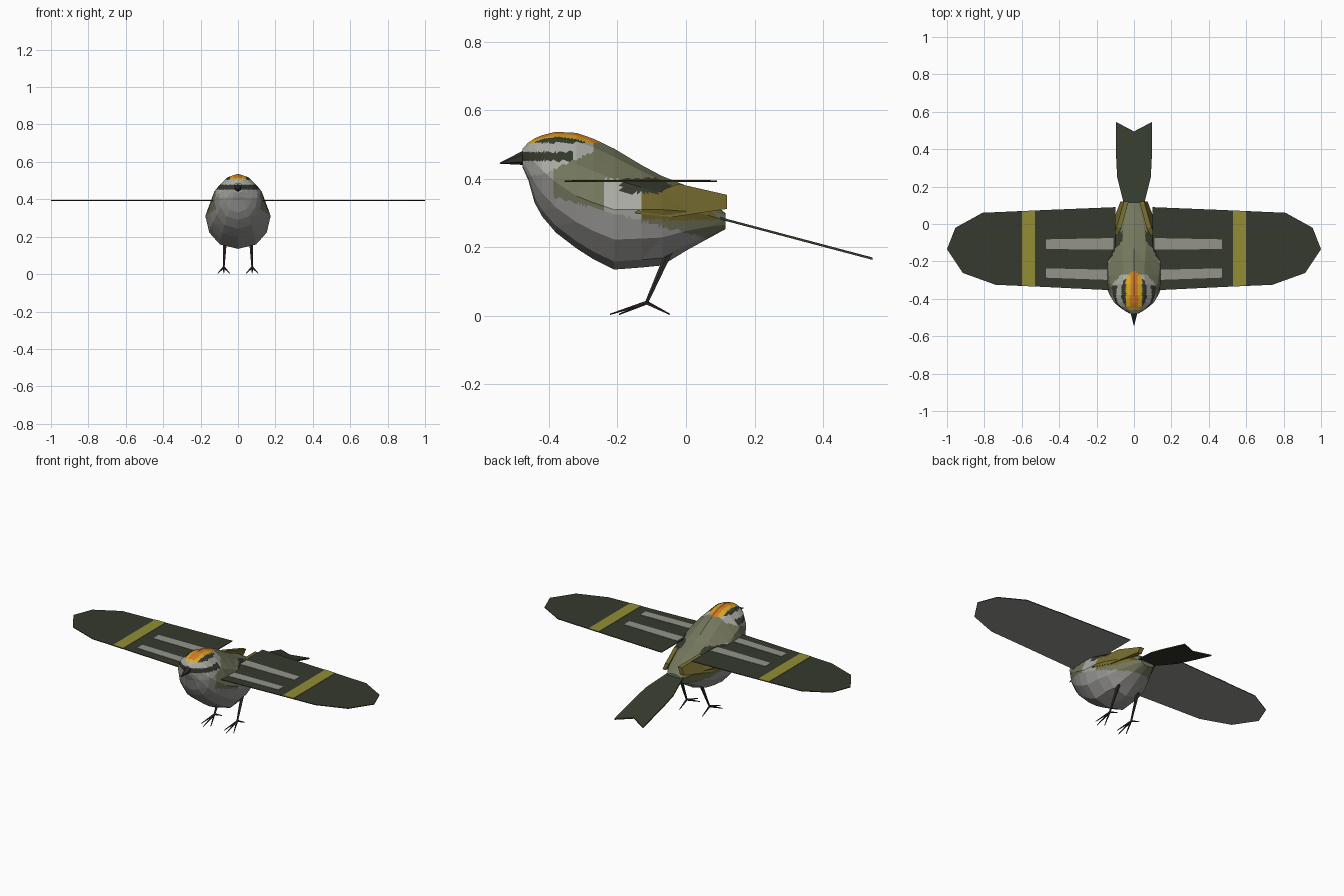
import bpy, bmesh, math
from mathutils import Vector

if "Cube" in bpy.data.objects:
    bpy.data.objects.remove(bpy.data.objects["Cube"])


def material(name, rgb):
    m = bpy.data.materials.new(name)
    lin = [((c / 255 + 0.055) / 1.055) ** 2.4 for c in rgb]
    m.diffuse_color = (*lin, 1)
    m.use_nodes = True
    m.node_tree.nodes["Principled BSDF"].inputs["Base Color"].default_value = m.diffuse_color
    return m


MATS = [material(n, c) for n, c in (
    ("dark_green", (53, 58, 45)), ("olive", (116, 119, 93)),
    ("belly_grey", (150, 149, 147)), ("pale_grey", (172, 172, 166)),
    ("crown_orange", (212, 122, 40)), ("crown_yellow", (218, 170, 32)),
    ("mustard", (116, 106, 46)), ("wing_yellow", (146, 141, 53)),
    ("bar_grey", (147, 148, 138)), ("leg_dark", (50, 48, 43)))]
DARK, OLIVE, BELLY, PALE, ORANGE, YELLOW, MUSTARD, STRIPE, BAR, LEG = range(10)


def finish(name, bm, rule):
    """Turn a bmesh into an object, colouring each face by rule(center, normal)."""
    bmesh.ops.recalc_face_normals(bm, faces=bm.faces)
    used = []
    for f in bm.faces:
        i = rule(f.calc_center_median(), f.normal)
        if i not in used:
            used.append(i)
        f.material_index = used.index(i)
    me = bpy.data.meshes.new(name)
    bm.to_mesh(me)
    bm.free()
    for i in used:
        me.materials.append(MATS[i])
    ob = bpy.data.objects.new(name, me)
    bpy.context.collection.objects.link(ob)
    return ob


def slab(name, pts, offset, rule):
    """Closed plate between an outline and the same outline moved by offset."""
    bm = bmesh.new()
    a = [bm.verts.new(p) for p in pts]
    b = [bm.verts.new(Vector(p) + Vector(offset)) for p in pts]
    bm.faces.new(a)
    bm.faces.new(b[::-1])
    n = len(pts)
    for i in range(n):
        bm.faces.new((a[i], b[i], b[(i + 1) % n], a[(i + 1) % n]))
    return finish(name, bm, rule)


def rod(bm, p, q, r1, r2, sides=5):
    """Tapered rod from p to q."""
    p, q = Vector(p), Vector(q)
    rot = (q - p).to_track_quat('Z', 'Y').to_matrix().to_4x4()
    rot.translation = (p + q) / 2
    bmesh.ops.create_cone(bm, cap_ends=True, segments=sides, radius1=r1,
                          radius2=r2, depth=(q - p).length, matrix=rot)


# Body and head: rings of (y, bottom, top, half width, height of widest, pinch)
RINGS = [
    (-.478, .435, .487, .025, .460, 1.0), (-.460, .395, .506, .055, .455, 1.0),
    (-.442, .330, .518, .080, .448, 1.0), (-.420, .290, .527, .106, .425, 1.1),
    (-.380, .243, .537, .130, .390, 1.2), (-.320, .197, .534, .155, .350, 1.4),
    (-.270, .165, .517, .168, .330, 1.6), (-.210, .135, .488, .174, .310, 1.6),
    (-.130, .141, .440, .168, .310, 1.4), (-.070, .147, .408, .148, .310, 1.3),
    (.000, .190, .380, .115, .305, 1.2), (.060, .223, .343, .080, .295, 1.1),
    (.115, .253, .300, .045, .278, 1.0)]
SIDES = 12


def body_colour(c, n):
    x, y, z = abs(c.x), c.y, c.z
    if y < -.25 and z > .505 and x < .07:            # crown stripes
        if x < .022 and y > -.445:
            return ORANGE
        if x < .043:
            return YELLOW
        return DARK if y > -.44 else PALE
    if y < -.33 and .452 < z < .478:                 # eye stripe
        return DARK
    if y < -.27 and z > max(.41, .43 + .45 * (y + .38)):
        return PALE
    if y < -.385 or z < .345 - .27 * (y + .38):      # breast and belly
        return BELLY
    if -.19 < y < -.04 and .358 < z < .402 and x > .06:
        return DARK
    if -.24 < y < -.13 and .28 < z < .40 + .4 * min(0, -.2 - y):
        return PALE
    if y > -.13 and .28 < z < .36 and x > .06:
        return MUSTARD
    return OLIVE


bm = bmesh.new()
loops = []
for y, bot, top, hw, mid, pinch in RINGS:
    loop = []
    for k in range(SIDES):
        a = 2 * math.pi * k / SIDES
        ca, sa = math.cos(a), math.sin(a)
        p = pinch if sa > 0 else .85
        x = math.copysign(abs(ca) ** p, ca) * hw if abs(ca) > 1e-6 else 0
        loop.append(bm.verts.new((x, y, mid + sa * ((top - mid) if sa > 0 else (mid - bot)))))
    loops.append(loop)
for a, b in zip(loops, loops[1:]):
    for k in range(SIDES):
        j = (k + 1) % SIDES
        bm.faces.new((a[k], a[j], b[j], b[k]))
bm.faces.new(loops[0])
bm.faces.new(loops[-1])
bmesh.ops.triangulate(bm, faces=bm.faces)
bmesh.ops.subdivide_edges(bm, edges=bm.edges, cuts=5, use_grid_fill=True)
finish("body", bm, body_colour)

# Beak
bm = bmesh.new()
rod(bm, (0, -.462, .463), (0, -.545, .445), .024, .001, 6)
finish("beak", bm, lambda c, n: LEG)

# Tail with notched end, sloping down
half = [(.045, .07), (.065, .15), (.09, .25), (.095, .35), (.095, .545)]
outline = half + [(0, .495)] + [(-x, y) for x, y in reversed(half)]
slab("tail", [(x, y, .296 - .265 * (y - .07)) for x, y in outline], (0, 0, -.007),
     lambda c, n: DARK)

WING_Z = .395
WING = [(.10, -.355), (.47, -.337), (.74, -.325), (.915, -.262), (1, -.135),
        (.955, -.02), (.81, .06), (.47, .075), (.10, .09)]
BARS = {"front_wing_bar": [(.11, -.30), (.47, -.287), (.47, -.237), (.11, -.245)],
        "rear_wing_bar": [(.11, -.137), (.47, -.134), (.47, -.082), (.11, -.075)]}
BAND = [(.53, -.333), (.60, -.33), (.60, .069), (.53, .072)]
FLAP = [(-.15, .30), (-.06, .372), (-.02, .385), (.12, .353), (.12, .312), (-.04, .288)]

for s, side in ((1, "right"), (-1, "left")):
    def flat(pts, z):
        return [(s * x, y, z) for x, y in pts]

    # Spread wing with grey underside, yellow band and two bars
    slab(side + "_wing", flat(WING, WING_Z), (0, 0, -.004),
         lambda c, n: BELLY if n.z < -.5 else DARK)
    slab(side + "_wing_band", flat(BAND, WING_Z - .001), (0, 0, .003), lambda c, n: STRIPE)
    for name, pts in BARS.items():
        slab(side + "_" + name, flat(pts, WING_Z - .001), (0, 0, .003), lambda c, n: BAR)

    # Folded feathers along the rear flank
    slab(side + "_flank_feathers",
         [(s * (.172 - .38 * (y + .14) - .45 * max(0, z - .31)), y, z) for y, z in FLAP],
         (-s * .025, 0, 0), lambda c, n: MUSTARD)

    # Leg and four toes
    bm = bmesh.new()
    ankle = (s * .076, -.115, .038)
    rod(bm, (s * .068, -.045, .195), ankle, .011, .005)
    for dx, ty in ((-.032, -.195), (0, -.222), (.032, -.195), (0, -.047)):
        rod(bm, ankle, (s * (.076 + dx), ty, .004), .006, .002)
    finish(side + "_leg", bm, lambda c, n: LEG)
